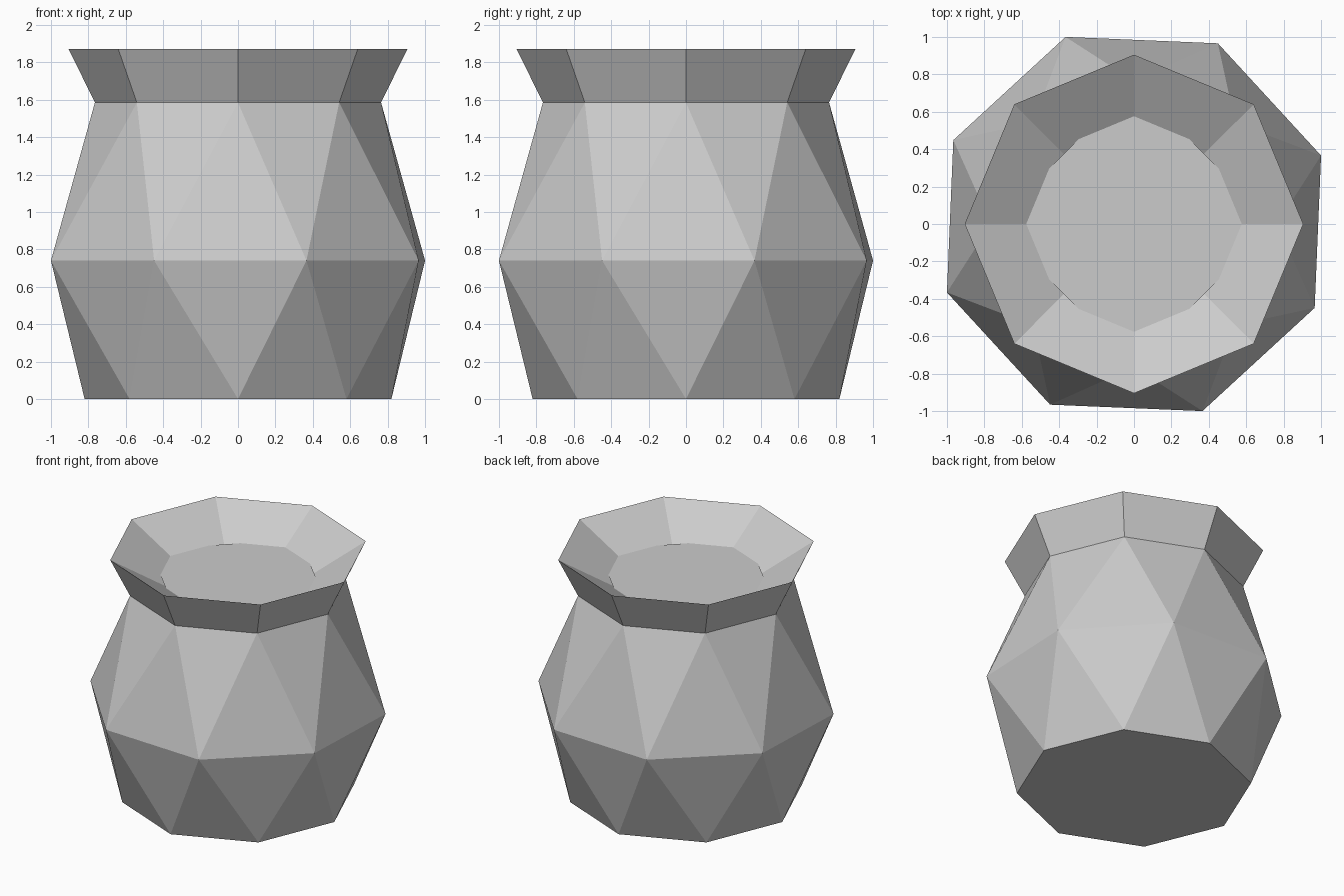
import bpy
import bmesh
from math import cos, sin, radians

cube = bpy.data.objects.get("Cube")
if cube:
    bpy.data.objects.remove(cube, do_unlink=True)

SIDES = 8
TWIST = 20.1  # belly ring is turned against the others

clay = bpy.data.materials.new("grey_clay")
clay.use_nodes = True
clay.diffuse_color = (0.6, 0.6, 0.6, 1)
clay.node_tree.nodes["Principled BSDF"].inputs["Base Color"].default_value = (0.6, 0.6, 0.6, 1)


def ring(bm, radius, z, turn=0, sides=SIDES):
    angles = [radians(turn + 360 * i / sides) for i in range(sides)]
    return [bm.verts.new((radius * cos(a), radius * sin(a), z)) for a in angles]


def quads(bm, low, high):
    n = len(low)
    for i in range(n):
        j = (i + 1) % n
        bm.faces.new((low[i], low[j], high[j], high[i]))


def zigzag(bm, straight, turned, up):
    # Band of triangles between a straight ring and a turned one
    n = len(straight)
    for i in range(n):
        j = (i + 1) % n
        for tri in ((straight[i], straight[j], turned[i]),
                    (straight[j], turned[j], turned[i])):
            bm.faces.new(tri if up else tri[::-1])


def finish(bm, name):
    mesh = bpy.data.meshes.new(name)
    bm.to_mesh(mesh)
    bm.free()
    mesh.materials.append(clay)
    obj = bpy.data.objects.new(name, mesh)
    bpy.context.collection.objects.link(obj)
    return obj


# Faceted pot body with flared collar and sloping inner lip
bm = bmesh.new()
base = ring(bm, 0.82, 0)
belly = ring(bm, 1.065, 0.74, TWIST)
neck = ring(bm, 0.765, 1.585)
rim = ring(bm, 0.905, 1.87)
inner = ring(bm, 0.47, 1.612)
bm.faces.new(base[::-1])
zigzag(bm, base, belly, True)
zigzag(bm, neck, belly, False)
quads(bm, neck, rim)
quads(bm, rim, inner)
finish(bm, "pot_body")

# Flat filling inside the mouth
bm = bmesh.new()
bm.faces.new(ring(bm, 0.75, 1.675, 0, 4))
finish(bm, "pot_filling")
